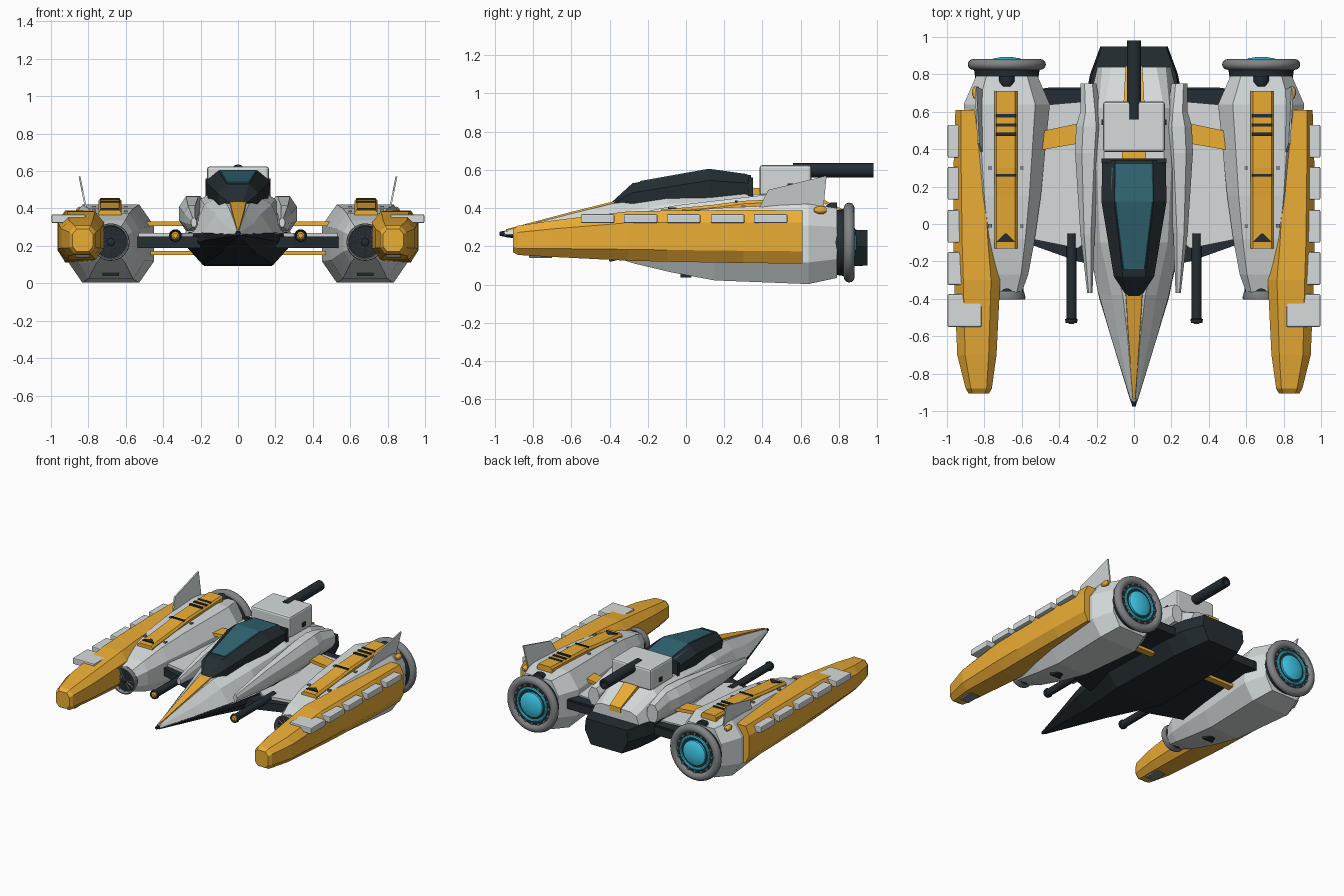
import bpy, bmesh, math
from mathutils import Matrix

if "Cube" in bpy.data.objects:
    bpy.data.objects.remove(bpy.data.objects["Cube"])

def mat(name, r, g, b):
    m = bpy.data.materials.new(name)
    m.diffuse_color = (r, g, b, 1)
    m.use_nodes = True
    m.node_tree.nodes["Principled BSDF"].inputs["Base Color"].default_value = m.diffuse_color
    return m

ORANGE = mat("orange_paint", 0.84, 0.42, 0.035)
DARK = mat("dark_metal", 0.018, 0.027, 0.033)
GLASS = mat("teal_glass", 0.03, 0.13, 0.17)
GLOW = mat("cyan_glow", 0.05, 0.62, 0.85)
LIGHT = mat("light_panel", 0.67, 0.71, 0.71)
STEEL = mat("grey_steel", 0.22, 0.23, 0.24)

def finish(name, bm, m, mirror, smooth=False):
    bmesh.ops.recalc_face_normals(bm, faces=bm.faces)
    me = bpy.data.meshes.new(name)
    bm.to_mesh(me)
    bm.free()
    ob = bpy.data.objects.new(name, me)
    bpy.context.collection.objects.link(ob)
    if m:
        me.materials.append(m)
    if smooth:
        bpy.ops.object.select_all(action='DESELECT')
        bpy.context.view_layer.objects.active = ob
        ob.select_set(True)
        bpy.ops.object.shade_smooth_by_angle(angle=math.radians(35))
    if mirror:
        ob.modifiers.new("mirror", 'MIRROR').use_mirror_merge = False
    return ob

def loft(name, rings, m=None, mirror=False, smooth=False, closed=False):
    """Skin a list of equal-length rings of 3D points."""
    bm = bmesh.new()
    vs = [[bm.verts.new(p) for p in r] for r in rings]
    n = len(vs[0])
    pairs = list(zip(vs, vs[1:])) + ([(vs[-1], vs[0])] if closed else [])
    for a, b in pairs:
        for i in range(n):
            bm.faces.new((a[i], a[(i + 1) % n], b[(i + 1) % n], b[i]))
    if not closed:
        bm.faces.new(vs[0])
        bm.faces.new(vs[-1])
    return finish(name, bm, m, mirror, smooth)

def sym(y, *half, cx=0):
    """Section symmetric about x=cx from half-profile (x, z)."""
    return [(cx + x, y, z) for x, z in half] + [(cx - x, y, z) for x, z in reversed(half)]

def octa(y, x0, x1, z0, z1, cx, cz):
    """Chamfered rectangle section."""
    return [(x, y, z) for x, z in ((x0 + cx, z0), (x1 - cx, z0), (x1, z0 + cz), (x1, z1 - cz),
            (x1 - cx, z1), (x0 + cx, z1), (x0, z1 - cz), (x0, z0 + cz))]

def lathe(name, x, z, profile, m=None, mirror=True, n=32, closed=False):
    """Turn (y, radius) profile about an axis along y."""
    rings = [[(x + r * math.cos(2 * math.pi * i / n), y, z + r * math.sin(2 * math.pi * i / n))
              for i in range(n)] for y, r in profile]
    return loft(name, rings, m, mirror, True, closed)

def box(name, x, y, z, m=None, mirror=False, bevel=0.0):
    bm = bmesh.new()
    size = Matrix.Diagonal((x[1] - x[0], y[1] - y[0], z[1] - z[0], 1))
    mid = Matrix.Translation((sum(x) / 2, sum(y) / 2, sum(z) / 2))
    bmesh.ops.create_cube(bm, size=1, matrix=mid @ size)
    if bevel:
        bmesh.ops.bevel(bm, geom=bm.edges[:], offset=bevel, segments=2, profile=0.5, affect='EDGES')
    return finish(name, bm, m, mirror)

def plate(name, pts, z0, z1, m=None, mirror=True):
    return loft(name, [[(x, y, z) for x, y in pts] for z in (z0, z1)], m, mirror)

def radial(name, count, x, y, z, r, size, m):
    """Small boxes arranged around an axis along y."""
    bm = bmesh.new()
    for i in range(count):
        bmesh.ops.create_cube(bm, size=1, matrix=Matrix.Translation((x, y, z))
                              @ Matrix.Rotation(i * 2 * math.pi / count, 4, 'Y')
                              @ Matrix.Translation((r, 0, 0)) @ Matrix.Diagonal((*size, 1)))
    finish(name, bm, m, True)

# fuselage: grey upper shell, dark belly
upper = [(-0.95, .004, .282, .012, .275, .018, .258), (-0.6, .035, .37, .085, .32, .125, .265),
         (-0.38, .06, .425, .12, .37, .19, .265), (-0.1, .13, .45, .18, .42, .245, .265),
         (0.3, .16, .475, .20, .45, .285, .265), (0.62, .16, .465, .19, .43, .255, .265),
         (0.84, .12, .37, .17, .35, .205, .265)]
loft("upper_hull", [sym(y, (a, b), (c, d), (e, f)) for y, a, b, c, d, e, f in upper], LIGHT)
lower = [(-0.95, .018, .262, .016, .256, .008, .25), (-0.4, .185, .27, .175, .23, .09, .165),
         (0.05, .265, .275, .28, .20, .19, .10), (0.65, .25, .28, .265, .20, .18, .092),
         (0.8, .225, .29, .235, .20, .16, .092), (0.95, .17, .285, .18, .20, .13, .10)]
loft("belly_hull", [sym(y, (a, b), (c, d), (e, f)) for y, a, b, c, d, e, f in lower], DARK)
lathe("nose_tip", 0, .266, [(-0.975, .01), (-0.93, .02)], DARK, False, 8)

# orange spine stripes
loft("nose_stripe", [sym(y, (w, z), (w * 1.2, z - .04)) for y, w, z in
                     ((-0.94, .006, .29), (-0.6, .03, .38), (-0.34, .045, .445))], ORANGE)
loft("spine_stripe", [sym(y, (w, z), (w, .34)) for y, w, z in
                      ((.3, .065, .51), (.45, .065, .50), (.66, .055, .475), (.845, .045, .38))], ORANGE)

# canopy frame and glass
canopy = [(-0.39, .025, .43, .035, .42, .035, .38), (-0.28, .06, .53, .108, .48, .10, .39),
          (0.12, .105, .603, .174, .545, .155, .41), (0.34, .10, .572, .170, .53, .155, .42)]
loft("canopy_frame", [sym(y, (a, b), (c, d), (e, f)) for y, a, b, c, d, e, f in canopy], DARK)
glass = [(-0.24, .055, .542, .070, .525), (0.12, .098, .606, .125, .586), (0.32, .093, .578, .12, .56)]
loft("canopy_glass", [sym(y, (a, b), (c, d), (c * .8, d - .03)) for y, a, b, c, d in glass], GLASS)
box("canopy_rear_rim", (-.175, .175), (.325, .35), (.43, .56), DARK)

# rear turret
box("turret_base", (-.12, .12), (.42, .63), (.42, .50), STEEL)
box("turret_box", (-.165, .165), (.385, .655), (.465, .625), LIGHT, bevel=.014)
lathe("turret_barrel", 0, .598, [(.56, .037), (.98, .037), (.98, .024), (.93, .024)], DARK, False, 20)
box("turret_side_bolt", (.155, .175), (.53, .56), (.50, .53), DARK, True)

# shoulder strakes along the fuselage
strake = [(-0.37, .222, .25, .30, .35), (-0.05, .21, .287, .28, .415), (.38, .175, .315, .28, .465),
          (.52, .165, .31, .28, .468), (.6, .18, .287, .28, .46), (.75, .20, .287, .29, .42)]
loft("shoulder_strake", [octa(y, a, b, c, d, .26 * (b - a), .3 * (d - c)) for y, a, b, c, d in strake],
     LIGHT, True)

# wing joining fuselage and nacelle
plate("wing_frame", [(.2, -.22), (.3, -.2), (.58, -.1), (.58, .71), (.45, .73), (.2, .73)], .19, .25, DARK)
plate("wing_panel", [(.2, -.05), (.30, -.13), (.55, -.08), (.55, .63), (.2, .66)], .245, .27, LIGHT)
plate("wing_brace", [(.24, .44), (.5, .395), (.5, .495), (.24, .55)], .305, .33, ORANGE)
box("lower_strut", (.2, .56), (.45, .50), (.15, .172), ORANGE, True)
box("wing_rear_spar", (.22, .56), (.63, .72), (.19, .26), DARK, True)

# wing guns
lathe("gun_barrel", .335, .255, [(-.515, .018), (-.53, .03), (-.51, .034), (-.505, .027), (-.05, .027)],
      DARK, n=16)
lathe("gun_muzzle", .335, .255, [(-.534, .012), (-.527, .021), (-.50, .021)], ORANGE, n=16)

# engine nacelles
CX, EZ = .68, .22
nac = [(-.365, .08, .14, .30), (-.27, .115, .11, .335), (-.08, .15, .065, .375), (.15, .182, .022, .40),
       (.64, .23, .003, .422), (.79, .165, .035, .40)]
loft("nacelle", [octa(y, CX - w, CX + w, a, b, w * .34, (b - a) * .27) for y, w, a, b in nac], LIGHT, True)
lathe("intake_lip", CX, EZ, [(-.36, .092), (-.395, .1), (-.403, .097), (-.403, .09), (-.38, .084), (-.36, .084)],
      STEEL, closed=True)
lathe("intake_well", CX, EZ, [(-.375, .088), (-.33, .088)], DARK)
lathe("intake_hub", CX, EZ, [(-.395, .008), (-.388, .02), (-.365, .024)], DARK, n=12)
radial("intake_blades", 12, CX, -.38, EZ, .053, (.065, .014, .005), STEEL)

# exhaust: collar, ring and glowing core
lathe("exhaust_collar", CX, EZ, [(.775, .168), (.825, .175), (.85, .16)], DARK)
tube = [(.853 + .029 * math.cos(t * math.pi / 6), .178 + .031 * math.sin(t * math.pi / 6)) for t in range(12)]
lathe("exhaust_ring", CX, EZ, tube, STEEL, n=40, closed=True)
lathe("exhaust_inner", CX, EZ, [(.83, .155), (.862, .155)], DARK)
halo = [(.866 + .01 * math.cos(t * math.pi / 4), .118 + .011 * math.sin(t * math.pi / 4)) for t in range(8)]
lathe("exhaust_halo", CX, EZ, halo, GLOW, closed=True)
lathe("exhaust_core", CX, EZ, [(.85, .094), (.875, .092), (.886, .068), (.892, .03), (.893, .004)], GLOW)
radial("exhaust_studs", 16, CX, .864, EZ, .142, (.016, .016, .016), STEEL)

# outer orange armour prow
arm = [(-.905, .775, .885, .17, .29), (-.88, .76, .90, .155, .308), (-.7, .735, .945, .145, .335),
       (-.3, .715, .962, .125, .383), (-.1, .735, .965, .12, .387), (.3, .76, .965, .113, .39),
       (.61, .80, .955, .11, .388)]
loft("armour_prow", [octa(y, a, b, c, d, .2 * (b - a), .23 * (d - c)) for y, a, b, c, d in arm], ORANGE, True)
for i, y in enumerate((-.55, -.325, -.1, .13, .355)):
    box(f"armour_plate_{i}", (.815, .996), (y, y + .175), (.322, .368), LIGHT, True, .006)

# orange deck strip with flush vents on each nacelle
loft("deck_strip", [sym(y, (.05, t), (.062, t - .015), (.062, .33), cx=CX + .005)
                    for y, t in ((-.13, .392), (.15, .418), (.3, .438), (.71, .455))], ORANGE, True)
for i, y in enumerate((.47, .52, .57)):
    box(f"deck_vent_{i}", (.632, .738), (y, y + .018), (.43, .454), DARK, True)
box("deck_line", (.632, .738), (.255, .268), (.42, .44), DARK, True)
plate("deck_arrow", [(.635, -.095), (.735, -.095), (.69, -.05), (.68, -.05)], .38, .403, DARK)
lathe("deck_cap", CX, .385, [(.735, .03), (.76, .045), (.79, .045)], DARK, n=16)
for i, (x, y, z) in enumerate(((.60, .3, .406), (.77, .3, .406), (.60, -.01, .382), (.77, -.01, .386))):
    box(f"deck_rivet_{i}", (x - .01, x + .01), (y - .01, y + .01), (z - .02, z + .008), STEEL, True)

# tail fin and marker lamp
fin = [(.36, .36), (.43, .495), (.735, .57), (.715, .36)]
loft("tail_fin", [[(.80 + .2 * (z - .36) + t, y, z) for y, z in fin] for t in (0, .01)], LIGHT, True)
lathe("marker_lamp", .845, .39, [(.67, .01), (.69, .02), (.72, .02), (.735, .01)], ORANGE, n=12)

# underside details
plate("nacelle_belly_vent", [(.635, -.03), (.725, -.03), (.70, .03), (.66, .03)], .038, .07, DARK)
box("prow_belly_pad", (.79, .87), (-.82, -.70), (.138, .16), STEEL, True, .005)
